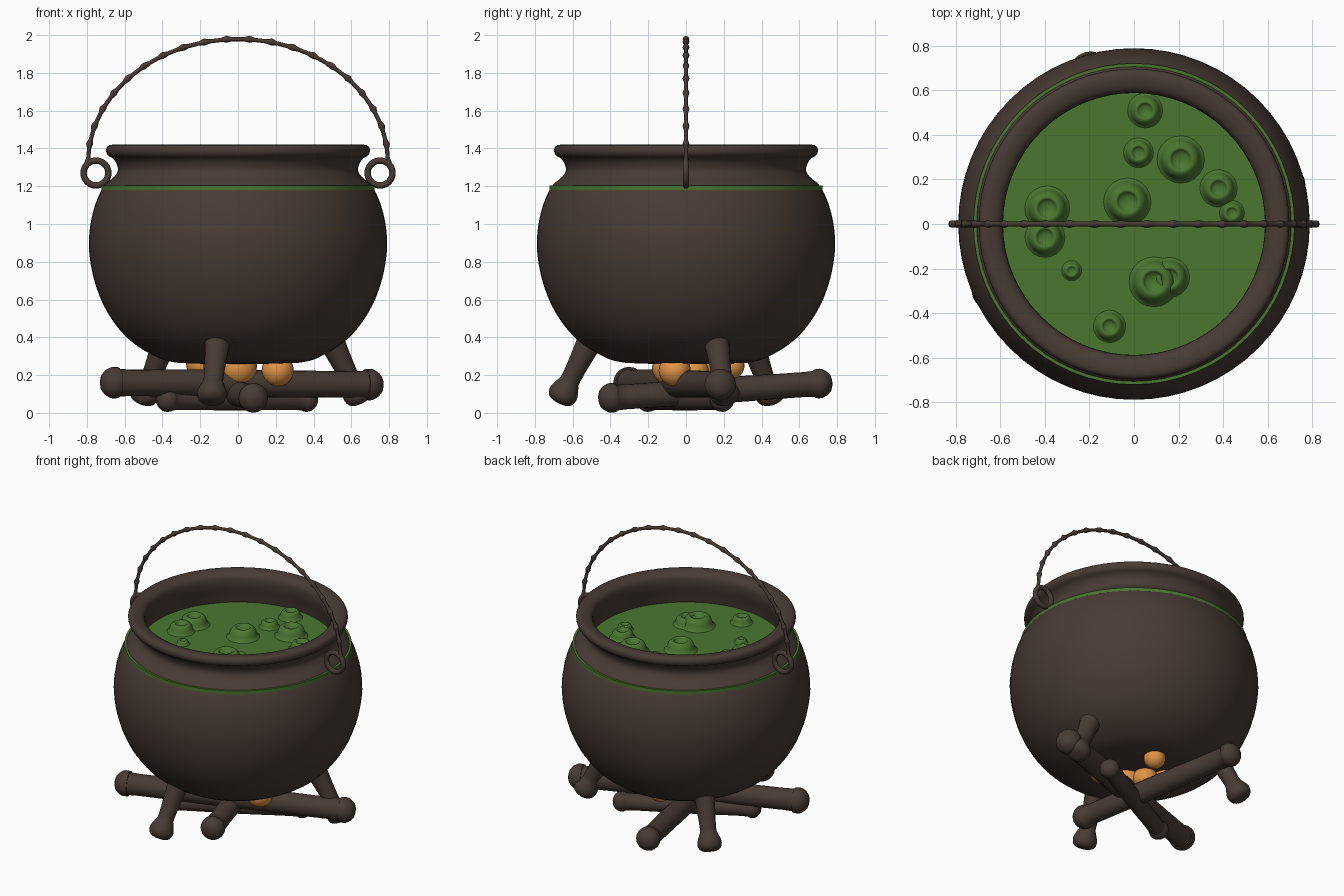
import bpy, bmesh
from math import sin, cos, pi, radians
from mathutils import Vector, Matrix

cube = bpy.data.objects.get("Cube")
if cube:
    bpy.data.objects.remove(cube, do_unlink=True)


def material(name, rgb):
    m = bpy.data.materials.new(name)
    m.use_nodes = True
    m.diffuse_color = (*rgb, 1)
    m.node_tree.nodes["Principled BSDF"].inputs["Base Color"].default_value = (*rgb, 1)
    return m


BROWN = material("dark brown iron", (0.065, 0.043, 0.034))
GREEN = material("green brew", (0.07, 0.18, 0.03))
ORANGE = material("orange embers", (0.75, 0.3, 0.06))


def finish(name, bm, mat, angle=50):
    bmesh.ops.remove_doubles(bm, verts=bm.verts, dist=0.0005)
    bmesh.ops.recalc_face_normals(bm, faces=bm.faces)
    mesh = bpy.data.meshes.new(name)
    bm.to_mesh(mesh)
    bm.free()
    ob = bpy.data.objects.new(name, mesh)
    bpy.context.collection.objects.link(ob)
    mesh.materials.append(mat)
    bpy.ops.object.select_all(action="DESELECT")
    ob.select_set(True)
    bpy.context.view_layer.objects.active = ob
    bpy.ops.object.shade_smooth_by_angle(angle=radians(angle))
    return ob


def smooth_profile(pts, steps=3):
    """Catmull-Rom interpolation of a (radius, height) profile."""
    out = []
    v = [Vector(p) for p in pts]
    for i in range(len(v) - 1):
        a, b, c, d = v[max(i - 1, 0)], v[i], v[i + 1], v[min(i + 2, len(v) - 1)]
        for s in range(steps):
            t = s / steps
            out.append(0.5 * (2 * b + (c - a) * t + (2 * a - 5 * b + 4 * c - d) * t * t
                              + (3 * b - a - 3 * c + d) * t ** 3))
    return out + [v[-1]]


def add_lathe(bm, profile, segs, matrix=Matrix()):
    verts = [bm.verts.new(matrix @ Vector((max(r, 0), 0, z))) for r, z in profile]
    edges = [bm.edges.new(pair) for pair in zip(verts, verts[1:])]
    origin, axis = matrix.translation, matrix.to_3x3() @ Vector((0, 0, 1))
    bmesh.ops.spin(bm, geom=verts + edges, cent=origin, axis=axis,
                   angle=2 * pi, steps=segs, use_merge=False)


def lathe(name, profile, mat, segs, matrix=Matrix(), angle=50):
    bm = bmesh.new()
    add_lathe(bm, profile, segs, matrix)
    return finish(name, bm, mat, angle)


def along(start, end):
    """Matrix placing local z on the line from start to end, plus its length."""
    a, b = Vector(start), Vector(end)
    rot = (b - a).to_track_quat("Z", "Y").to_matrix().to_4x4()
    return Matrix.Translation(a) @ rot, (b - a).length


# Cauldron: belly, neck, rolled rim and inner wall
pot = [(0, 0.26), (0.32, 0.265), (0.46, 0.31), (0.59, 0.4), (0.69, 0.53), (0.755, 0.68),
       (0.787, 0.84), (0.785, 0.97), (0.757, 1.1), (0.71, 1.2), (0.655, 1.25), (0.635, 1.29),
       (0.655, 1.34), (0.69, 1.365), (0.698, 1.395), (0.68, 1.418), (0.63, 1.415),
       (0.595, 1.39), (0.59, 1.33), (0.61, 1.24), (0.63, 1.12)]
lathe("cauldron_pot", smooth_profile(pot), BROWN, 64)

# Brew: a disc whose edge shows as a thin band around the pot
lathe("brew_surface", [(0, 1.18), (0.722, 1.18), (0.722, 1.203), (0, 1.203)], GREEN, 64, angle=30)

# Bubbles: domes with a crater on top
bubbles = [(0.05, 0.51, 0.07), (0.02, 0.32, 0.06), (0.21, 0.29, 0.095), (0.38, 0.16, 0.075),
           (0.44, 0.05, 0.05), (-0.03, 0.1, 0.095), (-0.39, 0.07, 0.09), (-0.4, -0.06, 0.08),
           (-0.28, -0.21, 0.04), (0.09, -0.26, 0.1), (0.16, -0.24, 0.08), (-0.11, -0.46, 0.065)]
dome = [(1.15, -0.02), (0.97, 0.15), (0.85, 0.5), (0.65, 0.7), (0.48, 0.7), (0.38, 0.55), (0, 0.48)]
bm = bmesh.new()
for x, y, r in bubbles:
    add_lathe(bm, smooth_profile([(a * r, b * r) for a, b in dome], 2), 20,
              Matrix.Translation((x, y, 1.203)))
finish("brew_bubbles", bm, GREEN, 70)

# Three splayed legs with knobbed feet
for i, name in enumerate(("front_leg", "left_leg", "right_leg")):
    a = radians(-102 + 120 * i)
    top, foot = [(cos(a) * r, sin(a) * r, z) for r, z in ((0.5, 0.42), (0.665, 0.1))]
    m, n = along(top, foot)
    leg = [(0.085, -0.04), (0.065, 0.08), (0.052, n - 0.1), (0.06, n - 0.06),
           (0.078, n - 0.01), (0.07, n + 0.03), (0.04, n + 0.05), (0, n + 0.053)]
    lathe(name, smooth_profile(leg), BROWN, 20, m)

# Firewood: round-ended logs
logs = {"cross_log": ((-0.65, -0.3, 0.16), (0.69, 0.18, 0.15), 0.08),
        "long_log": ((0.08, -0.39, 0.08), (-0.2, 0.7, 0.155), 0.075),
        "low_log": ((-0.37, -0.2, 0.07), (0.36, 0.19, 0.07), 0.062)}
for name, (start, end, r) in logs.items():
    m, n = along(start, end)
    body = [(0, -r), (0.6 * r, -0.85 * r), (r, -0.35 * r), (1.02 * r, 0.2 * r), (0.88 * r, r),
            (0.92 * r, n / 2), (0.88 * r, n - r), (1.02 * r, n - 0.2 * r),
            (r, n + 0.35 * r), (0.6 * r, n + 0.85 * r), (0, n + r)]
    lathe(name, smooth_profile(body), BROWN, 20, m, 70)

# Embers under the pot
bm = bmesh.new()
for x, y, z, r in ((0.21, -0.06, 0.225, 0.085), (0, -0.08, 0.24, 0.1), (-0.19, 0.1, 0.26, 0.085),
                   (-0.06, 0.04, 0.22, 0.08), (0.03, 0.24, 0.25, 0.07), (-0.1, -0.06, 0.25, 0.085)):
    bmesh.ops.create_uvsphere(bm, u_segments=20, v_segments=12, radius=r,
                              matrix=Matrix.Translation((x, y, z)))
finish("embers", bm, ORANGE, 70)

# Bail handle: faceted arch with a knot at every joint
joints = 21
path = [Vector((-0.795 * cos(pi * i / joints), 0, 1.325 + 0.655 * sin(pi * i / joints)))
        for i in range(joints + 1)]
bm = bmesh.new()
for a, b in zip(path, path[1:]):
    m, n = along(a, b)
    add_lathe(bm, [(0.018, 0), (0.011, n * 0.25), (0.011, n * 0.75), (0.018, n)], 8, m)
for p in path:
    bmesh.ops.create_icosphere(bm, subdivisions=1, radius=0.019, matrix=Matrix.Translation(p))
finish("handle", bm, BROWN)

# Handle rings on both sides
for name, side in (("left_ring", 1), ("right_ring", -1)):
    bpy.ops.mesh.primitive_torus_add(location=(side * 0.752, 0, 1.27), rotation=(pi / 2, 0, 0),
                                     major_radius=0.066, minor_radius=0.017,
                                     major_segments=24, minor_segments=10)
    ring = bpy.context.object
    ring.name = name
    ring.data.materials.append(BROWN)
    bpy.ops.object.shade_smooth_by_angle(angle=radians(60))
